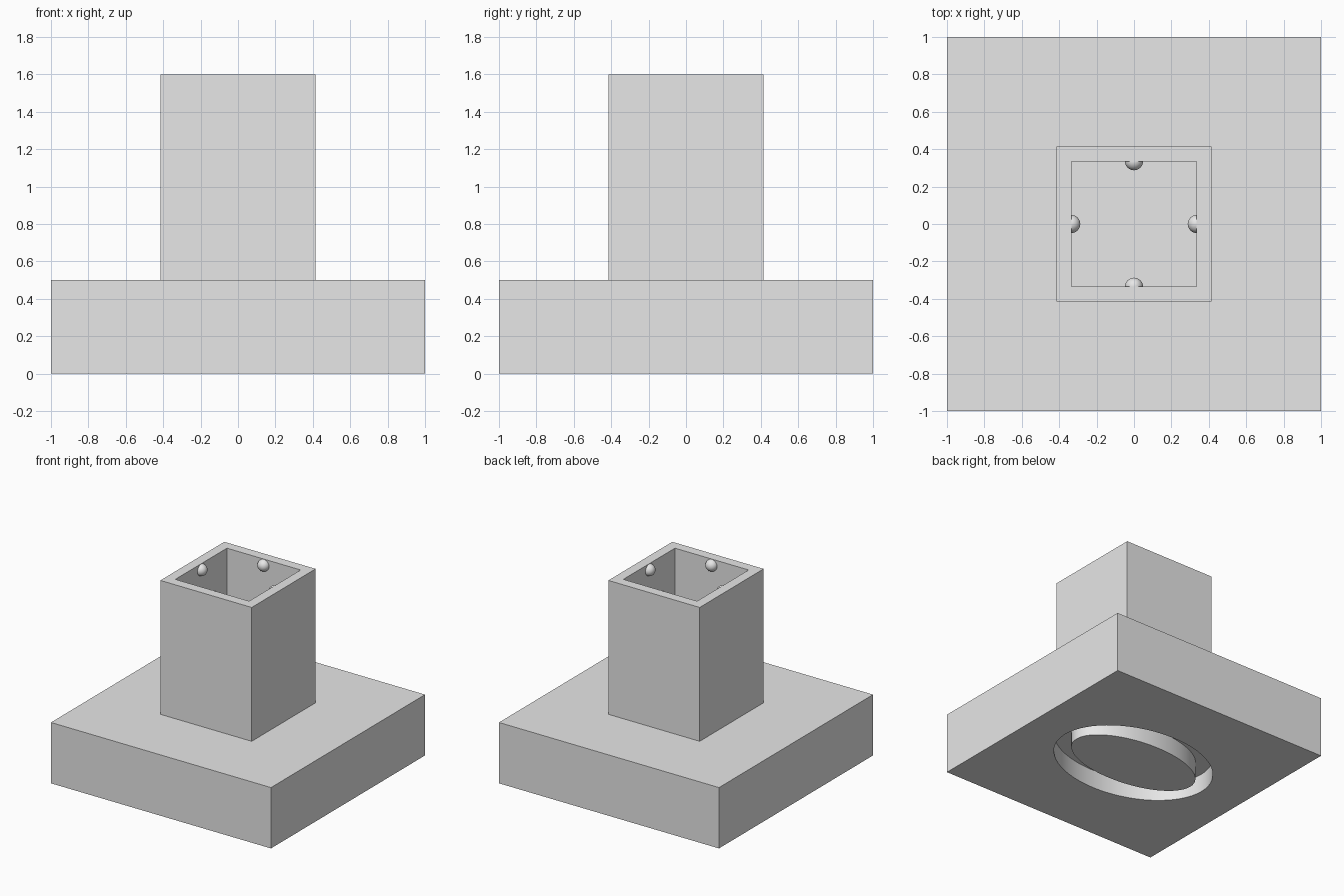
import bpy, bmesh
from math import cos, sin, tau

cube = bpy.data.objects.get("Cube")
if cube:
    bpy.data.objects.remove(cube, do_unlink=True)

grey = bpy.data.materials.new("light_grey")
grey.use_nodes = True
grey.diffuse_color = (0.8, 0.8, 0.8, 1)
grey.node_tree.nodes["Principled BSDF"].inputs["Base Color"].default_value = (0.8, 0.8, 0.8, 1)

BASE_TOP, POST_TOP = 0.5, 1.6
POST_HALF, CAVITY_HALF = 0.415, 0.335


def add_object(name, bm):
    """Turn a bmesh into a grey object."""
    bmesh.ops.recalc_face_normals(bm, faces=bm.faces)
    mesh = bpy.data.meshes.new(name)
    bm.to_mesh(mesh)
    bm.free()
    mesh.materials.append(grey)
    obj = bpy.data.objects.new(name, mesh)
    bpy.context.collection.objects.link(obj)
    return obj


def activate(obj):
    bpy.ops.object.select_all(action='DESELECT')
    obj.select_set(True)
    bpy.context.view_layer.objects.active = obj


def loop(bm, points, z):
    return [bm.verts.new((x, y, z)) for x, y in points]


def bridge(bm, a, b):
    """Join two equal vertex loops with a ring of quads."""
    for i in range(len(a)):
        j = (i + 1) % len(a)
        bm.faces.new((a[i], a[j], b[j], b[i]))


def square(half):
    return [(-half, -half), (half, -half), (half, half), (-half, half)]


def ellipse(a, b, count=64):
    return [(0.015 + a * cos(tau * i / count), 0.01 + b * sin(tau * i / count))
            for i in range(count)]


# Base slab
bm = bmesh.new()
bottom, top = loop(bm, square(1), 0), loop(bm, square(1), BASE_TOP)
bridge(bm, bottom, top)
bm.faces.new(bottom)
bm.faces.new(top)
base = add_object("base", bm)

# Oval ring groove cut into the underside
bm = bmesh.new()
outer, inner = ellipse(0.67, 0.48), ellipse(0.56, 0.29)
rings = [loop(bm, outer, -0.1), loop(bm, outer, 0.15),
         loop(bm, inner, 0.15), loop(bm, inner, -0.1)]
for i in range(4):
    bridge(bm, rings[i], rings[(i + 1) % 4])
cutter = add_object("groove_cutter", bm)
cutter.hide_render = True
cut = base.modifiers.new("groove", 'BOOLEAN')
cut.operation = 'DIFFERENCE'
cut.solver = 'EXACT'
cut.object = cutter
activate(base)
bpy.ops.object.modifier_apply(modifier=cut.name)
bpy.data.objects.remove(cutter, do_unlink=True)
bpy.ops.object.shade_smooth_by_angle()

# Hollow square post, open at the top and floored by the base
bm = bmesh.new()
rings = [loop(bm, square(half), z) for half, z in (
    (POST_HALF, BASE_TOP), (POST_HALF, POST_TOP),
    (CAVITY_HALF, POST_TOP), (CAVITY_HALF, BASE_TOP))]
for a, b in zip(rings, rings[1:]):
    bridge(bm, a, b)
add_object("post", bm)

# Round bumps centred on each inner wall, just below the rim
for side, (x, y) in {"right": (-1, 0), "left": (1, 0), "front": (0, -1), "back": (0, 1)}.items():
    bm = bmesh.new()
    bmesh.ops.create_uvsphere(bm, u_segments=32, v_segments=16, radius=0.048)
    bump = add_object(side + "_bump", bm)
    bump.location = (x * CAVITY_HALF, y * CAVITY_HALF, POST_TOP - 0.05)
    activate(bump)
    bpy.ops.object.shade_smooth()
